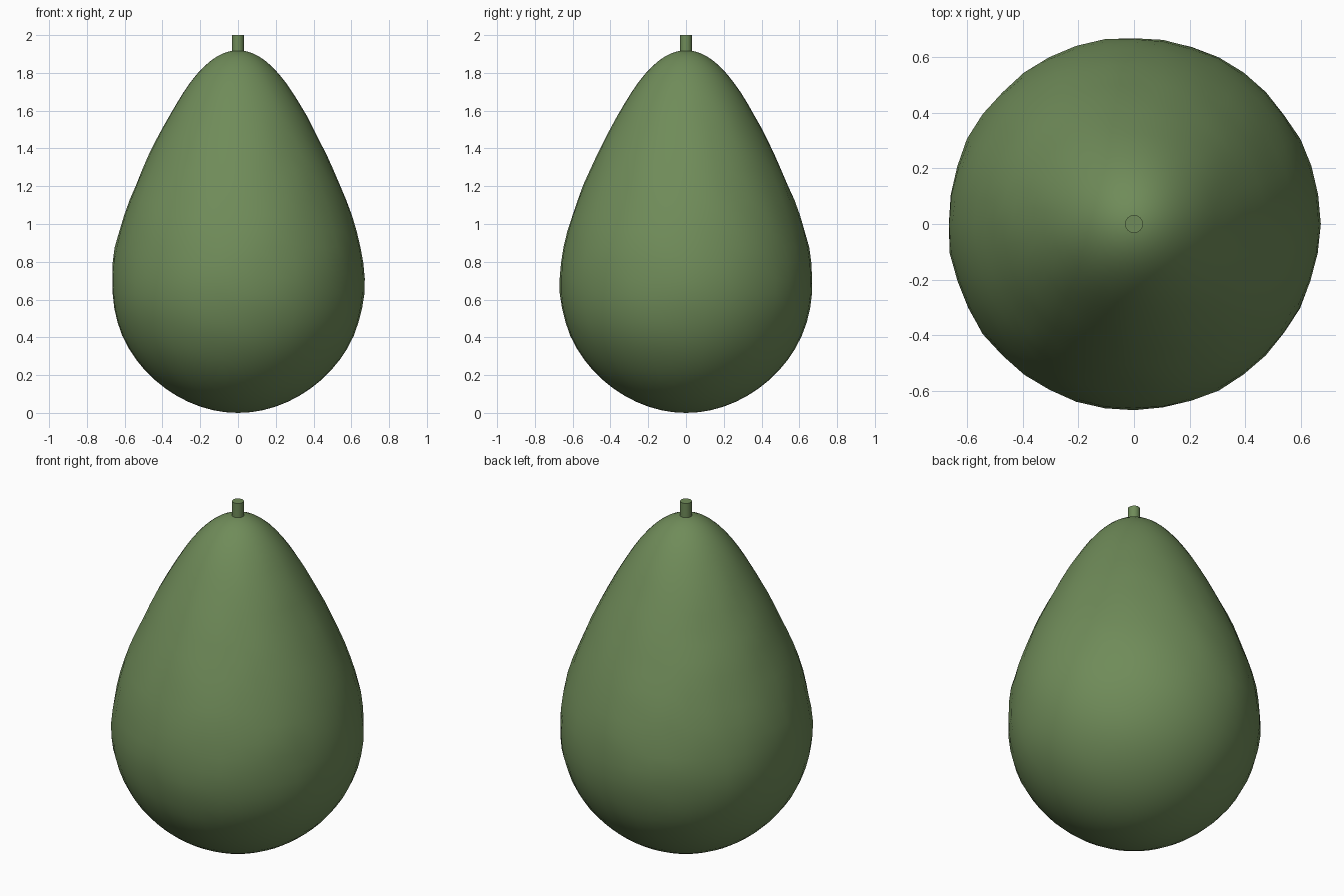
import bpy, bmesh, math
from mathutils import Vector, noise

cube = bpy.data.objects.get("Cube")
if cube:
    bpy.data.objects.remove(cube)

# One green for the skin and the stem
green = bpy.data.materials.new("leaf green")
green.use_nodes = True
colour = (0.16, 0.26, 0.10, 1)
green.diffuse_color = colour
green.node_tree.nodes["Principled BSDF"].inputs["Base Color"].default_value = colour

HALF = 0.96        # half the height of the fruit
SEGMENTS, RINGS = 40, 36


def finish(bm, name):
    bmesh.ops.recalc_face_normals(bm, faces=bm.faces)
    mesh = bpy.data.meshes.new(name)
    bm.to_mesh(mesh)
    bm.free()
    obj = bpy.data.objects.new(name, mesh)
    bpy.context.collection.objects.link(obj)
    mesh.materials.append(green)
    bpy.ops.object.select_all(action="DESELECT")
    obj.select_set(True)
    bpy.context.view_layer.objects.active = obj
    bpy.ops.object.shade_smooth_by_angle(angle=math.radians(40))
    return obj


# Fruit: a sphere tapered into a pear shape, with gently uneven skin
bm = bmesh.new()
bmesh.ops.create_uvsphere(bm, u_segments=SEGMENTS, v_segments=RINGS, radius=1)
for v in bm.verts:
    t = v.co.z
    taper = 0.6 - 0.17 * math.sin(t * math.pi / 2) + 0.035 * (1 - t * t)
    dent = 0.008 * noise.noise(v.co * 5) * (1 - t * t)
    width = taper * 0.99 + dent
    v.co = Vector((v.co.x * width, v.co.y * width, HALF * (1 + t)))
finish(bm, "fruit_body")

# Stem: a short upright cylinder
bm = bmesh.new()
bmesh.ops.create_cone(bm, cap_ends=True, segments=16, radius1=0.032,
                      radius2=0.032, depth=0.11)
bmesh.ops.translate(bm, verts=bm.verts, vec=(0, 0, 1.945))
finish(bm, "stem")
